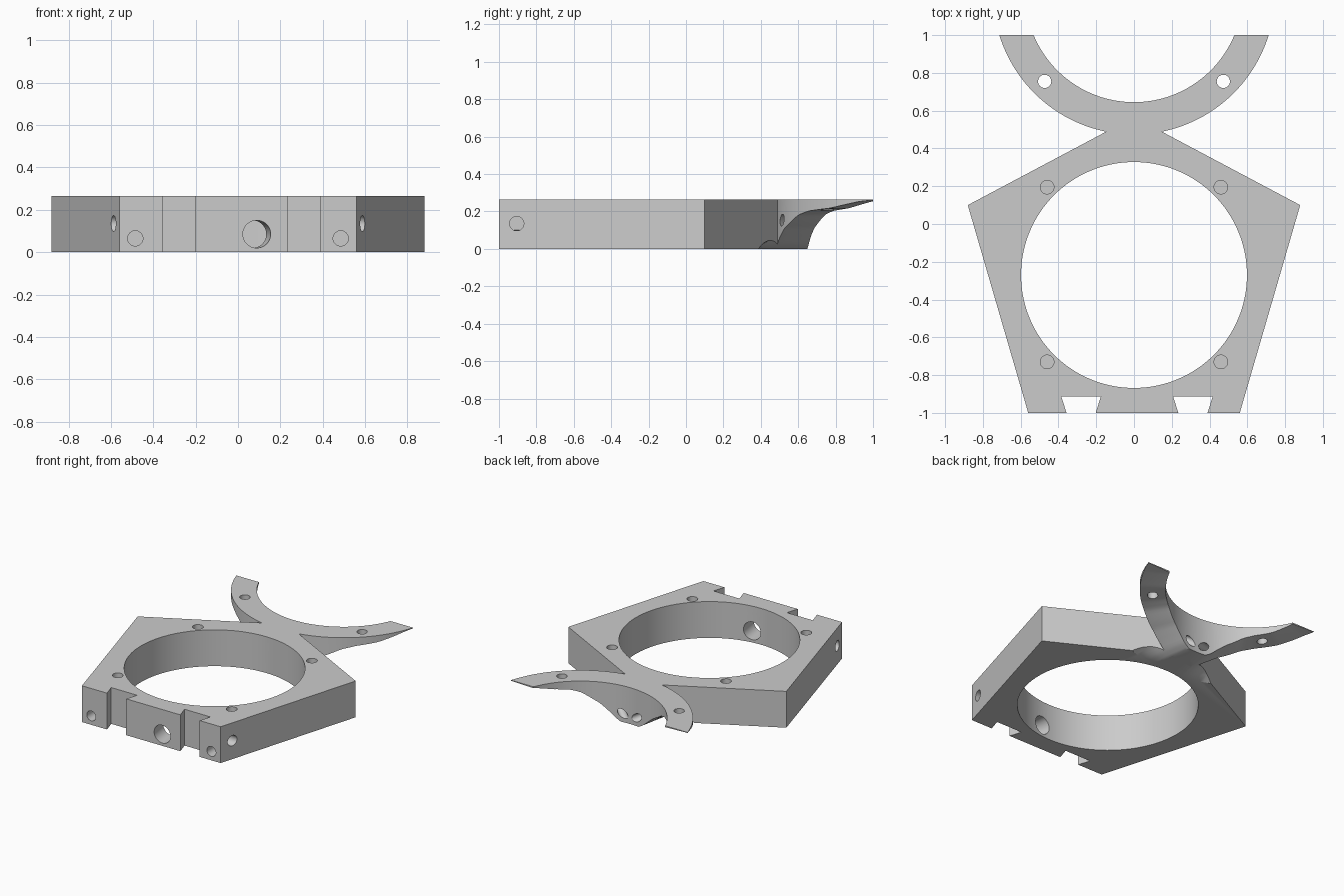
import bpy, bmesh, math
from mathutils import Vector

cube = bpy.data.objects.get("Cube")
if cube:
    bpy.data.objects.remove(cube, do_unlink=True)

HEIGHT = 0.265
ARC_Y, R_IN, R_OUT = 1.22, 0.575, 0.746   # cradle arc centre and radii

grey = bpy.data.materials.new("plain_grey")
grey.use_nodes = True
grey.diffuse_color = (0.6, 0.6, 0.6, 1)
grey.node_tree.nodes["Principled BSDF"].inputs["Base Color"].default_value = (0.6, 0.6, 0.6, 1)


def finish(bm, name):
    bmesh.ops.recalc_face_normals(bm, faces=bm.faces)
    mesh = bpy.data.meshes.new(name)
    bm.to_mesh(mesh)
    bm.free()
    mesh.materials.append(grey)
    obj = bpy.data.objects.new(name, mesh)
    bpy.context.collection.objects.link(obj)
    return obj


def prism(name, outline, z0=0.0, z1=HEIGHT):
    bm = bmesh.new()
    face = bm.faces.new([bm.verts.new((x, y, z0)) for x, y in outline])
    top = bmesh.ops.extrude_face_region(bm, geom=[face])["geom"]
    verts = [v for v in top if isinstance(v, bmesh.types.BMVert)]
    bmesh.ops.translate(bm, verts=verts, vec=(0, 0, z1 - z0))
    return finish(bm, name)


def drill(name, start, end, radius, segments=32):
    a, b = Vector(start), Vector(end)
    bm = bmesh.new()
    bmesh.ops.create_cone(bm, cap_ends=True, segments=segments, radius1=radius,
                          radius2=radius, depth=(b - a).length)
    bm.transform((b - a).to_track_quat("Z", "Y").to_matrix().to_4x4())
    bmesh.ops.translate(bm, verts=bm.verts, vec=(a + b) / 2)
    return finish(bm, name)


def combine(body, tool, operation):
    mod = body.modifiers.new("cut", "BOOLEAN")
    mod.operation, mod.solver, mod.object = operation, "EXACT", tool
    bpy.context.view_layer.objects.active = body
    bpy.ops.object.modifier_apply(modifier=mod.name)
    bpy.data.objects.remove(tool, do_unlink=True)


def arc(radius, steps=64):
    # arc opening to the back, ending at y = 1
    limit = math.acos((ARC_Y - 1) / radius)
    angles = [limit * (2 * i / steps - 1) for i in range(steps + 1)]
    return [(radius * math.sin(t), ARC_Y - radius * math.cos(t)) for t in angles]


# Underside height of the cradle arms, by angle from the middle
RISE = [(5, -0.02), (7, 0.0), (11, 0.022), (16, 0.065), (22, 0.112), (27, 0.14),
        (34, 0.182), (41, 0.203), (53, 0.218), (67, 0.254), (74, 0.262), (82, 0.263)]


def rise(deg):
    for (a, za), (b, zb) in zip(RISE, RISE[1:]):
        if deg <= b:
            return za + (zb - za) * (deg - a) / (b - a)
    return RISE[-1][1]


def underside_cutter(side):
    radii = [0.5, 0.6, 0.7, 0.76, 0.8, 0.85, 0.9, 0.94]
    angles = [5 + 77 * i / 44 for i in range(45)]
    bm = bmesh.new()
    rows = []
    for deg in angles:
        t = math.radians(deg)
        row = []
        for r in radii:
            fade = min(1, max(0, (0.9 - r) / 0.14))
            z = rise(deg) * fade if r < 0.9 else -0.01 * (r > 0.9)
            row.append(bm.verts.new((side * r * math.sin(t), ARC_Y - r * math.cos(t), z)))
        rows.append(row)
    faces = [bm.faces.new((p[i], p[i + 1], q[i + 1], q[i]))
             for p, q in zip(rows, rows[1:]) for i in range(len(radii) - 1)]
    # close the cutter below the floor
    low = bmesh.ops.extrude_face_region(bm, geom=faces, use_keep_orig=True)["geom"]
    for v in low:
        if isinstance(v, bmesh.types.BMVert):
            v.co.z = -0.1
    return finish(bm, "underside_cutter")


# Five-sided frame joined to the cradle
body = prism("frame_with_cradle", [(-0.56, -1), (0.56, -1), (0.88, 0.1), (0, 0.567), (-0.88, 0.1)])
combine(body, prism("cradle", arc(R_OUT) + arc(R_IN)[::-1]), "UNION")

cutters = [drill("centre_bore", (0, -0.27, -0.1), (0, -0.27, 0.4), 0.598, 128)]

# Dovetail slots in the front
for x in (-0.28, 0.312):
    cutters.append(prism("slot", [(x - 0.071, -1.02), (x + 0.071, -1.02),
                                  (x + 0.105, -0.912), (x - 0.105, -0.912)], -0.1, 0.4))

# Slightly slanted bore through the front wall
cutters.append(drill("front_bore", (0.093, -1.03, 0.085), (0.06, -0.8, 0.085), 0.065, 48))

for s in (-1, 1):
    cutters.append(underside_cutter(s))
    # Blind screw holes in the top
    for y in (0.195, -0.73):
        cutters.append(drill("top_hole", (s * 0.46, y, 0.16), (s * 0.46, y, 0.4), 0.036))
    # Holes through the cradle arms
    cutters.append(drill("arm_hole", (s * 0.473, 0.755, 0), (s * 0.473, 0.755, 0.4), 0.035))
    # Blind holes in the front corners
    cutters.append(drill("corner_hole", (s * 0.485, -1.05, 0.065), (s * 0.485, -0.86, 0.065), 0.036))
    cutters.append(drill("side_hole", (s * 0.7, -0.905, 0.135), (s * 0.48, -0.905, 0.135), 0.038))
    # Slanted holes through the neck
    cutters.append(drill("neck_hole", (s * 0.015, 0.68, 0.04), (s * 0.27, 0.49, 0.17), 0.028))

for tool in cutters:
    combine(body, tool, "DIFFERENCE")

# Smooth curved walls, sharp edges
bpy.ops.object.select_all(action="DESELECT")
body.select_set(True)
bpy.context.view_layer.objects.active = body
bpy.ops.object.shade_smooth_by_angle(angle=math.radians(30))
